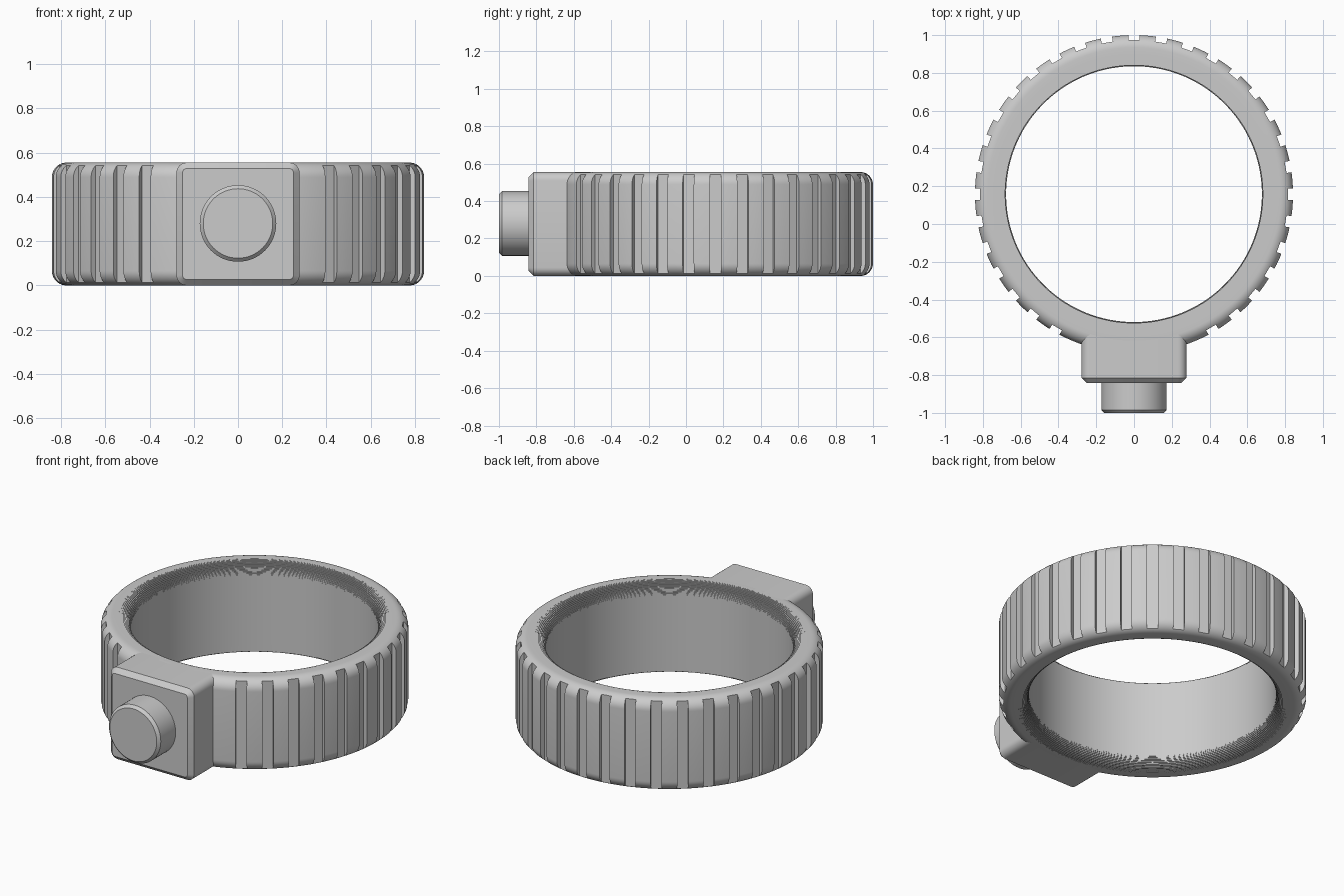
import bpy, bmesh, math
from mathutils import Matrix, Vector

if "Cube" in bpy.data.objects:
    bpy.data.objects.remove(bpy.data.objects["Cube"], do_unlink=True)

HEIGHT, CENTRE_Y = 0.555, 0.158
OUTER, INNER, FILLET = 0.842, 0.677, 0.066

grey = bpy.data.materials.new("plain grey")
grey.use_nodes = True
grey.diffuse_color = (0.6, 0.6, 0.6, 1)
grey.node_tree.nodes["Principled BSDF"].inputs["Base Color"].default_value = grey.diffuse_color


def make_object(name, bm):
    bmesh.ops.recalc_face_normals(bm, faces=bm.faces)
    mesh = bpy.data.meshes.new(name)
    bm.to_mesh(mesh)
    bm.free()
    mesh.materials.append(grey)
    obj = bpy.data.objects.new(name, mesh)
    bpy.context.collection.objects.link(obj)
    return obj


def activate(obj):
    bpy.ops.object.select_all(action='DESELECT')
    obj.select_set(True)
    bpy.context.view_layer.objects.active = obj


def smooth(obj):
    activate(obj)
    bpy.ops.object.shade_smooth_by_angle(angle=math.radians(30))


def spin_profile(points, steps):
    """Revolve a closed (radius, height) profile about z."""
    bm = bmesh.new()
    verts = [bm.verts.new((r, 0, z)) for r, z in points]
    edges = [bm.edges.new((v, verts[i - 1])) for i, v in enumerate(verts)]
    bmesh.ops.spin(bm, geom=verts + edges, cent=(0, 0, 0), axis=(0, 0, 1),
                   angle=math.tau, steps=steps, use_merge=True)
    bmesh.ops.remove_doubles(bm, verts=bm.verts, dist=0.00005)
    return bm


# Ring: rounded outer rim, finely stepped inner rim, mirrored top to bottom
def quarter(i, n):
    return math.pi / 2 * i / n


upper = [(OUTER - FILLET + FILLET * math.cos(quarter(i, 10)),
          HEIGHT - FILLET + FILLET * math.sin(quarter(i, 10))) for i in range(11)]
STEPS = 12
arc = [(INNER + FILLET * (1 - math.sin(quarter(i, STEPS))),
        HEIGHT - FILLET * (1 - math.cos(quarter(i, STEPS)))) for i in range(STEPS + 1)]
arc = [(r, HEIGHT - FILLET + FILLET * math.cos(quarter(i, STEPS)))
       for i, r in enumerate(INNER + FILLET - FILLET * math.sin(quarter(j, STEPS))
                             for j in range(STEPS + 1))]
for (r0, z0), (r1, z1) in zip(arc, arc[1:]):
    upper += [(r0, z0), (r0, z1)]
upper.append(arc[-1])
lower = [(r, HEIGHT - z) for r, z in reversed(upper)]
bm = spin_profile(upper + lower, 180)
bmesh.ops.translate(bm, verts=bm.verts, vec=(0, CENTRE_Y, 0))
ring = make_object("grip_ring", bm)

# Grip grooves every ten degrees, leaving the front clear for the block
bm = bmesh.new()
for k in range(3, 34):
    turn = Matrix.Rotation(math.radians(10 * k - 90), 4, 'Z')
    place = (Matrix.Translation((0, CENTRE_Y, HEIGHT / 2)) @ turn
             @ Matrix.Translation((0.815 + 0.1, 0, 0))
             @ Matrix.Diagonal((0.2, 0.06, 1, 1)))
    bmesh.ops.create_cube(bm, size=1, matrix=place)
cutter = make_object("groove_cutter", bm)
cutter.hide_render = True
cut = ring.modifiers.new("grooves", 'BOOLEAN')
cut.operation, cut.solver, cut.object = 'DIFFERENCE', 'EXACT', cutter
activate(ring)
bpy.ops.object.modifier_apply(modifier=cut.name)
bpy.data.objects.remove(cutter, do_unlink=True)
smooth(ring)

# Block: rounded long edges, chamfered front face
BACK, FRONT = -0.583, -0.842
bm = bmesh.new()
bmesh.ops.create_cube(bm, size=1, matrix=Matrix.Translation((0, (BACK + FRONT) / 2, HEIGHT / 2))
                      @ Matrix.Diagonal((0.556, BACK - FRONT, HEIGHT, 1)))
long_edges = [e for e in bm.edges if abs(e.verts[0].co.y - e.verts[1].co.y) > 0.1]
bmesh.ops.bevel(bm, geom=long_edges, offset=0.045, segments=6, profile=0.5, affect='EDGES')
front_edges = [e for e in bm.edges if all(v.co.y < FRONT + 0.001 for v in e.verts)]
bmesh.ops.bevel(bm, geom=front_edges, offset=0.027, segments=1, affect='EDGES')
smooth(make_object("front_block", bm))

# Round button with a chamfered rim
bm = bmesh.new()
length = 1 + FRONT + 0.02
bmesh.ops.create_cone(bm, cap_ends=True, segments=64, radius1=0.173, radius2=0.173, depth=length,
                      matrix=Matrix.Translation((0, -1 + length / 2, 0.28))
                      @ Matrix.Rotation(math.pi / 2, 4, 'X'))
rim = [e for e in bm.edges if all(v.co.y < -0.999 for v in e.verts)]
bmesh.ops.bevel(bm, geom=rim, offset=0.016, segments=1, affect='EDGES')
smooth(make_object("button", bm))
